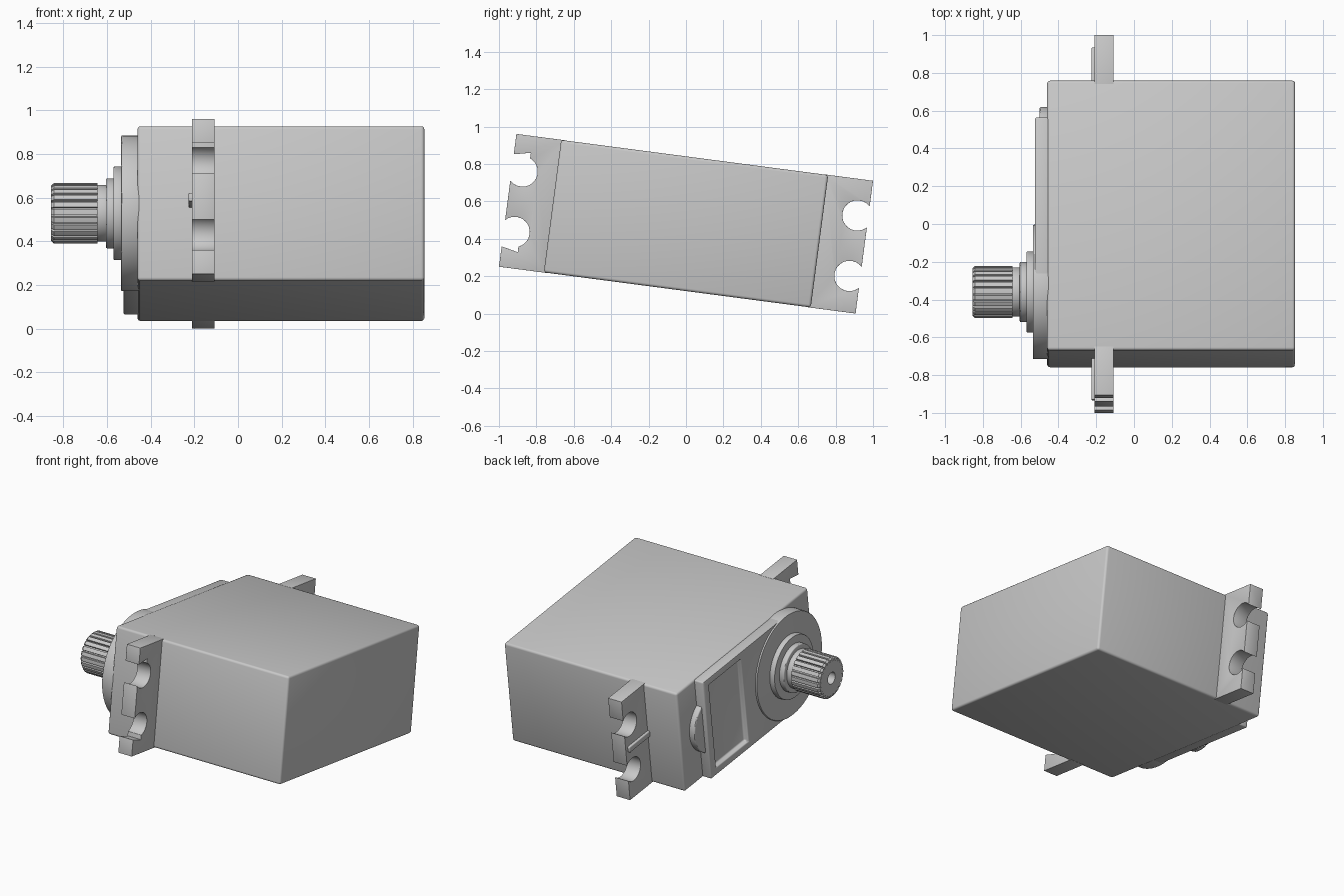
import bpy, bmesh, math
from mathutils import Matrix

if "Cube" in bpy.data.objects:
    bpy.data.objects.remove(bpy.data.objects["Cube"], do_unlink=True)

grey = bpy.data.materials.new("light grey plastic")
grey.use_nodes = True
colour = (0.58, 0.58, 0.58, 1)
grey.diffuse_color = colour
grey.node_tree.nodes["Principled BSDF"].inputs["Base Color"].default_value = colour

TILT = Matrix.Translation((0, 0, 0.481)) @ Matrix.Rotation(-0.1306, 4, 'X')
SHAFT_Y = -0.363


def prism(name, outline, x0, x1):
    """Extrude a (y, z) outline along x."""
    bm = bmesh.new()
    face = bm.faces.new([bm.verts.new((x0, y, z)) for y, z in outline])
    moved = bmesh.ops.extrude_face_region(bm, geom=[face])["geom"]
    bmesh.ops.translate(bm, vec=(x1 - x0, 0, 0),
                        verts=[v for v in moved if isinstance(v, bmesh.types.BMVert)])
    bmesh.ops.recalc_face_normals(bm, faces=bm.faces)
    mesh = bpy.data.meshes.new(name)
    bm.to_mesh(mesh)
    bm.free()
    mesh.materials.append(grey)
    ob = bpy.data.objects.new(name, mesh)
    bpy.context.collection.objects.link(ob)
    return ob


def rect(y0, y1, z0, z1):
    return [(y0, z0), (y1, z0), (y1, z1), (y0, z1)]


def circle(y, z, r, n=64):
    return [(y + r * math.cos(math.tau * i / n), z + r * math.sin(math.tau * i / n))
            for i in range(n)]


def finish(ob, bevel=0.0, cutters=()):
    """Cut, soften, bake the modifiers and tilt the part into place."""
    for c in cutters:
        m = ob.modifiers.new("cut", 'BOOLEAN')
        m.object = c
        m.operation = 'DIFFERENCE'
        m.solver = 'EXACT'
    if bevel:
        m = ob.modifiers.new("soft edges", 'BEVEL')
        m.width = bevel
        m.segments = 3
        m.limit_method = 'ANGLE'
        m.angle_limit = math.radians(40)
    bpy.context.view_layer.update()
    baked = bpy.data.meshes.new_from_object(
        ob.evaluated_get(bpy.context.evaluated_depsgraph_get()))
    ob.modifiers.clear()
    ob.data = baked
    for c in cutters:
        bpy.data.objects.remove(c, do_unlink=True)
    baked.transform(TILT)
    bpy.ops.object.select_all(action='DESELECT')
    ob.select_set(True)
    bpy.context.view_layer.objects.active = ob
    bpy.ops.object.shade_smooth_by_angle(angle=math.radians(30))


# Main case
finish(prism("case", rect(-0.72, 0.72, -0.357, 0.357), -0.46, 0.853), 0.015)

# Raised cover with a sunken panel, and the half-round bump beside it
panel = prism("panel_cutter", rect(0.11, 0.46, -0.3, 0.3), -0.6, -0.49)
finish(prism("cover", rect(SHAFT_Y, 0.524, -0.352, 0.352), -0.525, -0.45), 0.01, [panel])
bump = [(y, z) for y, z in circle(0.43, 0, 0.193) if y > 0.515]
bump.sort(key=lambda p: p[1])
finish(prism("cover_bump", bump, -0.5, -0.45), 0.008)

# Stepped round collars under the output shaft
for name, r, x0, x1 in (("boss", 0.356, -0.535, -0.45), ("large_collar", 0.214, -0.57, -0.53),
                        ("middle_collar", 0.16, -0.605, -0.565),
                        ("small_collar", 0.13, -0.645, -0.6)):
    finish(prism(name, circle(SHAFT_Y, 0, r, 96), x0, x1), 0.006)

# Splined shaft with a screw hole
TEETH = 24
spline = []
for i in range(TEETH):
    for part, r in ((0.0, 0.138), (0.35, 0.138), (0.7, 0.138), (0.75, 0.125), (0.95, 0.125)):
        a = math.tau * (i + part) / TEETH
        spline.append((SHAFT_Y + r * math.cos(a), r * math.sin(a)))
hole = prism("screw_hole_cutter", circle(SHAFT_Y, 0, 0.04, 32), -0.9, -0.7)
shaft = prism("splined_shaft", spline, -0.643, -0.855)
# Extra ring near the tip gives the chamfer
bm = bmesh.new()
bm.from_mesh(shaft.data)
bmesh.ops.bisect_plane(bm, geom=bm.verts[:] + bm.edges[:] + bm.faces[:],
                       plane_co=(-0.843, 0, 0), plane_no=(1, 0, 0))
for v in bm.verts:
    if v.co.x < -0.85:
        v.co.y = SHAFT_Y + (v.co.y - SHAFT_Y) * 0.92
        v.co.z *= 0.92
bm.to_mesh(shaft.data)
bm.free()
finish(shaft, 0, [hole])

# Mounting tabs with open screw holes and a stiffening rib
for side, label in ((-1, "front"), (1, "back")):
    cutters = []
    for s in (-1, 1):
        cutters.append(prism("hole_cutter", circle(side * 0.903, s * 0.163, 0.081, 40), -0.3, 0))
        if side < 0:
            wedge = [(-1.0, 0.24), (-0.872, 0.268), (-0.873, 0.18), (-1.0, 0.16)]
            cutters.append(prism("slot_cutter", [(y, s * z) for y, z in wedge], -0.31, 0.01))
    y0, y1 = sorted((side * 0.7, side * 0.9615))
    finish(prism(label + "_tab", rect(y0, y1, -0.358, 0.358), -0.21, -0.108), 0.01, cutters)
    y0, y1 = sorted((side * 0.71, side * 0.94))
    finish(prism(label + "_tab_rib", rect(y0, y1, -0.02, 0.02), -0.226, -0.2), 0.006)
